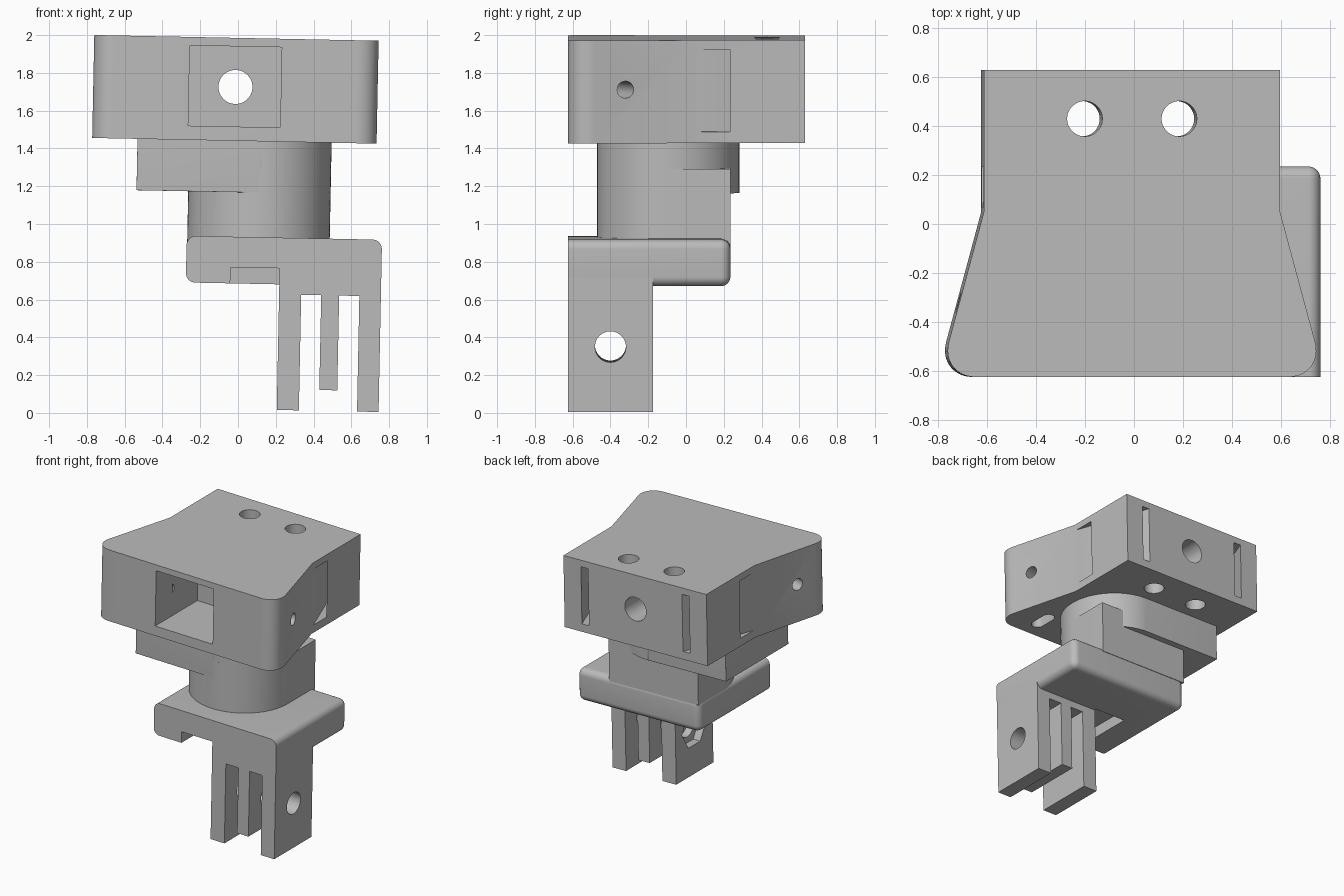
import bpy, bmesh, math
from mathutils import Matrix, Vector

if "Cube" in bpy.data.objects:
    bpy.data.objects.remove(bpy.data.objects["Cube"], do_unlink=True)

grey = bpy.data.materials.new("matte_grey")
grey.use_nodes = True
colour = (0.5, 0.5, 0.5, 1)
grey.diffuse_color = colour
grey.node_tree.nodes["Principled BSDF"].inputs["Base Color"].default_value = colour

# The whole mount leans slightly; parts are built upright around z = 0
LEAN = Matrix.Translation((0, 0, 1)) @ Matrix.Rotation(0.0201, 4, 'Y')
CX = -0.028                      # centre line of the head
parts = []


def make(name, bm):
    bmesh.ops.recalc_face_normals(bm, faces=bm.faces)
    mesh = bpy.data.meshes.new(name)
    bm.to_mesh(mesh)
    bm.free()
    obj = bpy.data.objects.new(name, mesh)
    bpy.context.collection.objects.link(obj)
    mesh.materials.append(grey)
    return obj


def prism(name, outline, z0, z1, bevel=0, edge_rule=None, segments=8):
    """Extrude an outline in z and bevel the edges picked by a rule."""
    bm = bmesh.new()
    face = bm.faces.new([bm.verts.new((x, y, z0)) for x, y in outline])
    up = bmesh.ops.extrude_face_region(bm, geom=[face])["geom"]
    verts = [v for v in up if isinstance(v, bmesh.types.BMVert)]
    bmesh.ops.translate(bm, verts=verts, vec=(0, 0, z1 - z0))
    bmesh.ops.recalc_face_normals(bm, faces=bm.faces)
    if bevel:
        edges = [e for e in bm.edges if edge_rule(e.verts[0].co, e.verts[1].co)]
        bmesh.ops.bevel(bm, geom=edges, offset=bevel, segments=segments,
                        profile=0.5, affect='EDGES', clamp_overlap=True)
    return make(name, bm)


def box(name, x, y, z, **kw):
    return prism(name, [(x[0], y[0]), (x[1], y[0]), (x[1], y[1]), (x[0], y[1])], *z, **kw)


def rod(name, centre, axis, radius, length, sides=48):
    """Cylinder centred on a point along any axis."""
    bm = bmesh.new()
    turn = Vector((0, 0, 1)).rotation_difference(Vector(axis)).to_matrix().to_4x4()
    bmesh.ops.create_cone(bm, cap_ends=True, segments=sides, radius1=radius, radius2=radius,
                          depth=length, matrix=Matrix.Translation(centre) @ turn)
    return make(name, bm)


def combine(obj, other, mode='DIFFERENCE'):
    mod = obj.modifiers.new("combine", 'BOOLEAN')
    mod.operation, mod.solver, mod.object = mode, 'EXACT', other
    bpy.context.view_layer.objects.active = obj
    bpy.ops.object.modifier_apply(modifier=mod.name)
    bpy.data.objects.remove(other, do_unlink=True)


def arc(cx, cy, r, a0, a1, n):
    return [(cx + r * math.cos(math.radians(a0 + (a1 - a0) * i / n)),
             cy + r * math.sin(math.radians(a0 + (a1 - a0) * i / n))) for i in range(n + 1)]


# Head: flared block with rounded front corners
half = [(0.605, 0.63), (0.605, 0.05), (0.787, -0.625)]
outline = [(CX + x, y) for x, y in half] + [(CX - x, y) for x, y in reversed(half)]
head = prism("head", outline, 0.44, 0.985, bevel=0.15, segments=16,
             edge_rule=lambda a, b: a.y < -0.6 and b.y < -0.6 and abs(a.z - b.z) > 0.1)
MID = 0.725
combine(head, box("front_pocket", (-0.274, 0.213), (-0.8, -0.115), (0.515, 0.94)))
combine(head, rod("back_hole", (CX, 0.3, MID), (0, 1, 0), 0.09, 1.0))
for s in (-1, 1):
    combine(head, rod("top_hole", (CX + s * 0.193, 0.43, 0.7), (0, 0, 1), 0.072, 1))
    # Side hole, square to the flared wall
    combine(head, rod("side_hole", (CX + s * 0.6, -0.35, MID), (s * 0.963, 0.268, 0), 0.045, 0.72))
    # Strap channel slanting from the back face to the side
    k = 0.37
    inner = [(0.605 - k * (y - 0.07), y) for y in (0.7, -0.05)]
    channel = [(CX + s * x, y) for x, y in inner + [(x + 0.06, y) for x, y in reversed(inner)]]
    combine(head, prism("strap_channel", channel, 0.5, 0.935))
    # Oval slot underneath
    oval = arc(0, 0.06, 0.045, 0, 180, 12) + arc(0, -0.06, 0.045, 180, 360, 12)
    combine(head, prism("oval_slot", [(CX + s * 0.51 + x, y - 0.43) for x, y in oval], 0.3, 0.56))
parts.append(head)

# Collar: round on the left, squared off and softened on the right
NX, NY, NR = 0.11, -0.093, 0.377
collar_shape = arc(NX, NY, NR, -90, 90, 40) + [(-0.541, NY + NR), (-0.541, NY - NR)]


def collar_edge(a, b):
    low = a.z < 0.2 and b.z < 0.2
    return (low and min(a.x, b.x) < 0) or (a.x < -0.5 and b.x < -0.5 and abs(a.z - b.z) > 0.1)


parts.append(prism("collar", collar_shape, 0.168, 0.441, bevel=0.05, edge_rule=collar_edge))

# Neck: half round at the front, flat at the back
neck_shape = arc(NX, NY, NR, 180, 360, 48) + [(NX + NR, 0.235), (NX - NR, 0.235)]
parts.append(prism("neck", neck_shape, -0.1, 0.3))

# Base block: softened everywhere except its front face
base = box("base_block", (-0.27, 0.764), (-0.625, 0.235), (-0.315, -0.068), bevel=0.05,
           edge_rule=lambda a, b: max(a.y, b.y) > 0)
combine(base, box("nut_access", (-0.035, 0.225), (-0.8, -0.16), (-0.5, -0.23)))
parts.append(base)

# Fork: three prongs below the base, drilled for a cross bolt
BOLT_Y, BOLT_Z = -0.4, -0.635
fork = box("fork", (0.225, 0.764), (-0.625, -0.175), (-0.98, -0.2))
for gap in ((0.342, 0.448), (0.543, 0.65)):
    combine(fork, box("fork_gap", gap, (-0.8, 0), (-1.2, -0.368)))
combine(fork, box("middle_trim", (0.4, 0.6), (-0.8, 0), (-1.2, -0.87)))
combine(fork, rod("bolt_hole", (0.5, BOLT_Y, BOLT_Z), (1, 0, 0), 0.082, 1))
combine(fork, rod("nut_recess", (0.2, BOLT_Y, BOLT_Z), (1, 0, 0), 0.145, 0.17, sides=6))
parts.append(fork)

for obj in parts:
    obj.matrix_world = LEAN
    bpy.ops.object.select_all(action='DESELECT')
    obj.select_set(True)
    bpy.context.view_layer.objects.active = obj
    bpy.ops.object.shade_smooth_by_angle(angle=math.radians(30))
